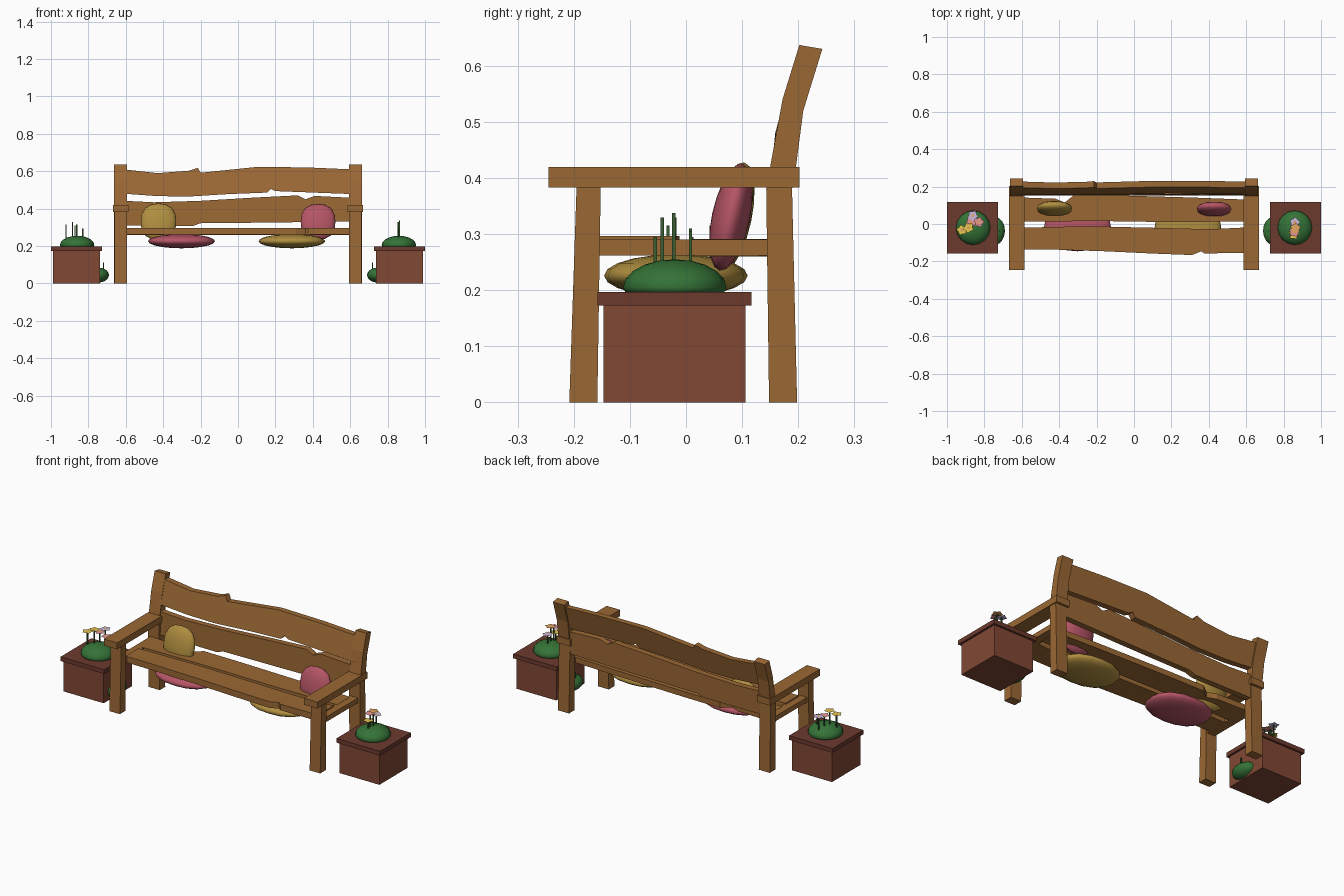
import bpy, bmesh, math
from mathutils import Matrix, Vector

if "Cube" in bpy.data.objects:
    bpy.data.objects.remove(bpy.data.objects["Cube"])


def material(name, r, g, b):
    m = bpy.data.materials.new(name)
    m.diffuse_color = (r, g, b, 1)
    m.use_nodes = True
    m.node_tree.nodes["Principled BSDF"].inputs["Base Color"].default_value = m.diffuse_color
    return m


WOOD = material("wood", .33, .14, .035)
PINK = material("pink_fabric", .46, .09, .13)
YELLOW = material("yellow_fabric", .43, .27, .05)
BRICK = material("terracotta", .22, .065, .035)
RIM = material("dark_terracotta", .15, .042, .027)
GREEN = material("foliage", .035, .17, .038)
STEM = material("stem", .04, .11, .03)
PETALS = {"yellow": material("yellow_petal", .8, .6, .08),
          "pink": material("pink_petal", .8, .3, .32),
          "lilac": material("lilac_petal", .6, .5, .75),
          "orange": material("orange_petal", .8, .38, .12)}


def finish(name, bm, mat, smooth=False):
    bmesh.ops.recalc_face_normals(bm, faces=bm.faces)
    me = bpy.data.meshes.new(name)
    bm.to_mesh(me)
    bm.free()
    me.materials.append(mat)
    for p in me.polygons:
        p.use_smooth = smooth
    ob = bpy.data.objects.new(name, me)
    bpy.context.collection.objects.link(ob)
    return ob


def prism(name, pts, near, far, mat):
    """Closed prism: near and far place each profile point in space."""
    bm = bmesh.new()
    a = [bm.verts.new(near(*p)) for p in pts]
    b = [bm.verts.new(far(*p)) for p in pts]
    bm.faces.new(a)
    bm.faces.new(b[::-1])
    n = len(pts)
    for i in range(n):
        j = (i + 1) % n
        bm.faces.new((a[j], a[i], b[i], b[j]))
    return finish(name, bm, mat)


def side_prism(name, pts, x0, x1, mat):
    return prism(name, pts, lambda y, z: (x0, y, z), lambda y, z: (x1, y, z), mat)


def box(name, x0, x1, y0, y1, z0, z1, mat):
    return side_prism(name, [(y0, z0), (y1, z0), (y1, z1), (y0, z1)], x0, x1, mat)


def ellipsoid(name, loc, radii, mat, square=2.0, tilt=0, floor=-1, segs=16, rings=10):
    bm = bmesh.new()
    bmesh.ops.create_uvsphere(bm, u_segments=segs, v_segments=rings, radius=1)
    for v in bm.verts:
        r = math.hypot(v.co.x, v.co.y)
        if r > 1e-5:
            c, s = abs(v.co.x) / r, abs(v.co.y) / r
            k = (c ** square + s ** square) ** (-1 / square)
            v.co.x *= k
            v.co.y *= k
        v.co.z = max(v.co.z, floor)
        v.co = Vector((v.co.x * radii[0], v.co.y * radii[1], v.co.z * radii[2]))
    bmesh.ops.transform(bm, verts=bm.verts,
                        matrix=Matrix.Translation(loc) @ Matrix.Rotation(math.radians(tilt), 4, 'X'))
    return finish(name, bm, mat, True)


# legs, posts, armrests and side rails
front_leg = [(-.208, 0), (-.158, 0), (-.152, .385), (-.195, .385)]
back_post = [(.148, 0), (.198, 0), (.189, .38), (.196, .42), (.209, .52), (.243, .63),
             (.202, .637), (.172, .54), (.15, .42), (.143, .38)]
for s, side in ((-1, "left"), (1, "right")):
    side_prism(side + "_front_leg", front_leg, s * .594, s * .66, WOOD)
    side_prism(side + "_back_post", back_post, s * .594, s * .663, WOOD)
    box(side + "_armrest", s * .585, s * .668, -.245, .202, .383, .42, WOOD)
    box(side + "_side_rail", s * .6, s * .65, -.16, .146, .262, .29, WOOD)

# seat planks with natural edges
front_plank = [(-.61, -.135), (-.45, -.136), (-.15, -.146), (.1, -.158), (.31, -.166), (.36, -.146),
               (.375, -.157), (.61, -.155), (.61, -.018), (.4, -.028), (.1, -.02), (-.25, -.012), (-.61, -.02)]
back_plank = [(-.61, .012), (-.2, .016), (.2, .01), (.61, .014), (.61, .13), (.3, .142),
              (-.1, .153), (-.32, .155), (-.37, .115), (-.42, .135), (-.61, .142)]
for name, pts, z0, z1 in (("front_seat_plank", front_plank, .262, .297),
                          ("back_seat_plank", back_plank, .26, .291)):
    prism(name, pts, lambda x, y: (x, y, z0), lambda x, y: (x, y, z1), WOOD)

# back slats follow the lean of the posts
upper = [(-.61, .48), (-.43, .467), (-.26, .465), (-.05, .478), (.155, .486), (.175, .506), (.2, .494),
         (.61, .478), (.61, .61), (.38, .62), (.11, .624), (-.2, .592), (-.215, .618), (-.26, .603),
         (-.43, .59), (-.61, .61)]
lower = [(-.61, .31), (-.24, .308), (-.2, .322), (.2, .326), (.61, .332), (.61, .458), (.41, .468),
         (.36, .45), (.32, .471), (.1, .46), (-.2, .442), (-.45, .434), (-.61, .442)]


def lean(z):
    return .153 + max(0, z - .42) * .1 + max(0, z - .48) * .17


for name, pts in (("upper_back_slat", upper), ("lower_back_slat", lower)):
    prism(name, pts, lambda x, z: (x, lean(z), z), lambda x, z: (x, lean(z) + .033, z), WOOD)

# cushions: two leaning on the back, two under the seat
ellipsoid("left_back_cushion", (-.425, .083, .33), (.095, .1, .034), YELLOW, 2.5, 78)
ellipsoid("right_back_cushion", (.428, .08, .33), (.093, .097, .034), PINK, 2.5, 78)
ellipsoid("left_under_cushion", (-.302, -.018, .226), (.179, .128, .038), PINK, 2.3)
ellipsoid("right_under_cushion", (.288, -.018, .226), (.178, .128, .038), YELLOW, 2.3)


def flower(name, x, y, z0, z1, colour):
    side_prism(name + "_stem", [(y - .003, z0), (y + .003, z0), (y + .003, z1), (y - .003, z1)],
               x - .003, x + .003, STEM)
    for part, radius, dz, inner, mat in (("_petals", .03, 0, .72, PETALS[colour]),
                                         ("_centre", .009, .001, .9, PETALS["orange"])):
        bm = bmesh.new()
        vs = []
        for i in range(10):
            r, a = radius * (inner if i % 2 else 1), math.pi * i / 5 + x * 9
            vs.append(bm.verts.new((x + r * math.cos(a), y + r * math.sin(a), z1 + dz)))
        bm.faces.new(vs)
        finish(name + part, bm, mat)


# planters with a bush and a low side tuft
for s, side in ((-1, "left"), (1, "right")):
    box(side + "_planter", s * .738, s * .988, -.147, .106, 0, .174, BRICK)
    box(side + "_planter_rim", s * .727, s, -.158, .117, .173, .197, RIM)
    ellipsoid(side + "_bush", (s * .86, -.02, .205), (.092, .092, .05), GREEN, floor=-.2)
    ellipsoid(side + "_side_tuft", (s * .745, -.037, .045), (.055, .075, .04), GREEN)
    box(side + "_tuft_stem", s * .717, s * .723, -.04, -.034, .07, .112, STEM)

# flowers
blooms = [(-.862, .045, .315, "lilac"), (-.92, -.032, .315, "yellow"), (-.885, -.02, .33, "yellow"),
          (-.872, .008, .31, "pink"), (-.83, .01, .295, "pink"),
          (.857, -.042, .33, "pink"), (.863, -.022, .338, "orange"), (.86, .008, .305, "lilac"),
          (.855, -.055, .295, "yellow")]
for i, (x, y, z, colour) in enumerate(blooms):
    flower("flower_%d" % (i + 1), x, y, .22, z, colour)
